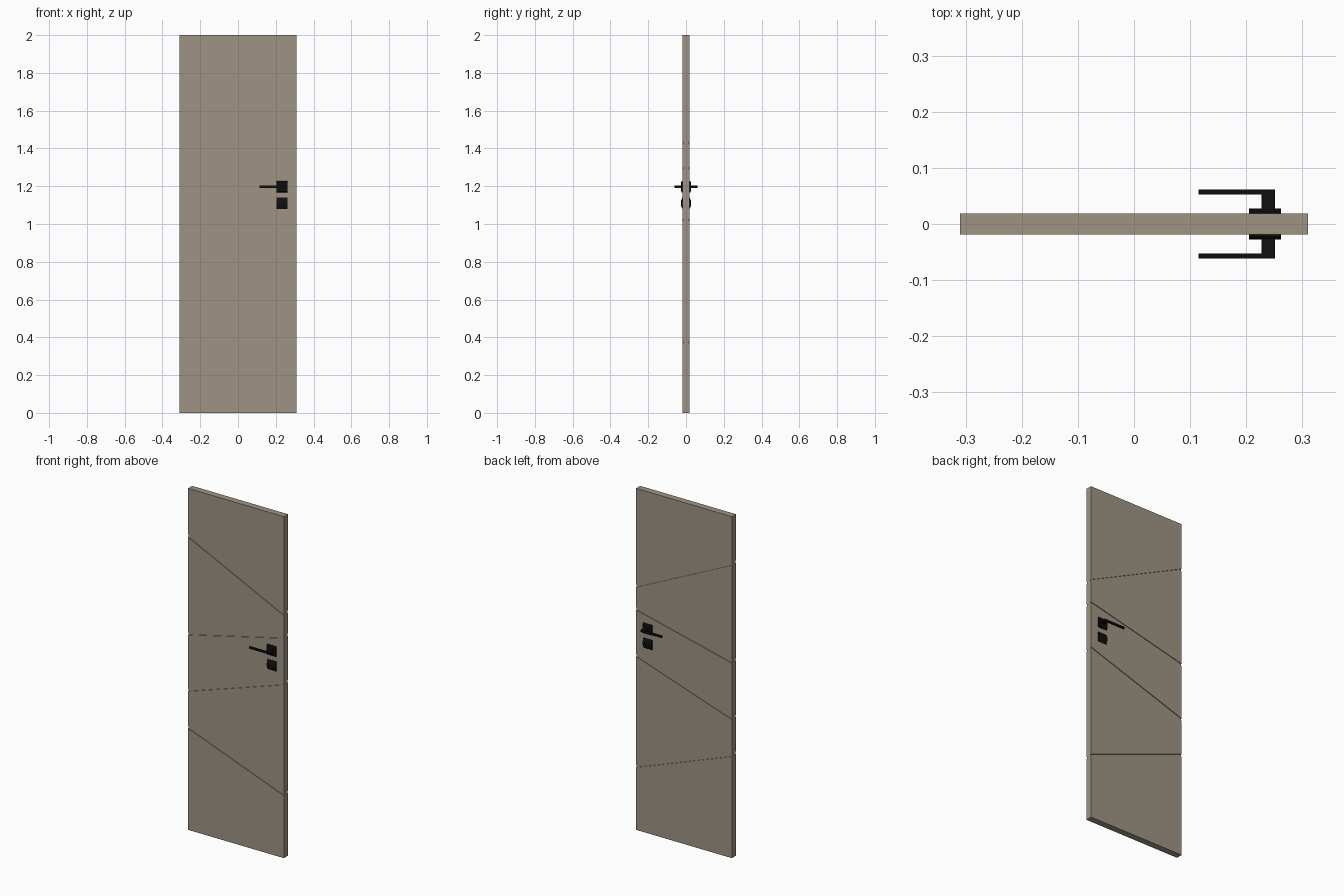
import bpy, bmesh, math

if "Cube" in bpy.data.objects:
    bpy.data.objects.remove(bpy.data.objects["Cube"])


def material(name, rgb):
    m = bpy.data.materials.new(name)
    m.diffuse_color = (*rgb, 1)
    m.use_nodes = True
    m.node_tree.nodes["Principled BSDF"].inputs["Base Color"].default_value = m.diffuse_color
    return m


TAUPE = material("taupe_door", (0.342, 0.296, 0.231))
BLACK = material("matte_black", (0.005, 0.005, 0.005))
HALF = 0.019  # half thickness of the door leaf


def finish(name, bm, mat):
    bmesh.ops.recalc_face_normals(bm, faces=bm.faces)
    me = bpy.data.meshes.new(name)
    bm.to_mesh(me)
    bm.free()
    ob = bpy.data.objects.new(name, me)
    bpy.context.collection.objects.link(ob)
    me.materials.append(mat)
    return ob


def prism(bm, loop_a, loop_b):
    """Closed solid between two matching point loops."""
    a = [bm.verts.new(p) for p in loop_a]
    b = [bm.verts.new(p) for p in loop_b]
    n = len(a)
    bm.faces.new(a)
    bm.faces.new(b[::-1])
    for i in range(n):
        bm.faces.new((a[i], a[(i + 1) % n], b[(i + 1) % n], b[i]))


def box(bm, x0, x1, y0, y1, z0, z1):
    rect = [(x0, z0), (x1, z0), (x1, z1), (x0, z1)]
    prism(bm, [(x, y0, z) for x, z in rect], [(x, y1, z) for x, z in rect])


# Door leaf
bm = bmesh.new()
box(bm, -0.31, 0.31, -HALF, HALF, 0, 2)
door = finish("door_leaf", bm, TAUPE)

# Slanted grooves on both faces: height at left edge, height at right edge
bm = bmesh.new()
for zl, zr in [(1.722, 1.428), (1.149, 1.295), (0.818, 1.022), (0.602, 0.373)]:
    slope = (zr - zl) / 0.62
    mid = (zl + zr) / 2
    h = 0.007 * math.sqrt(1 + slope * slope)
    e = 0.35
    quad = [(-e, mid - slope * e - h), (e, mid + slope * e - h),
            (e, mid + slope * e + h), (-e, mid - slope * e + h)]
    for s in (-1, 1):
        prism(bm, [(x, s * (HALF - 0.004), z) for x, z in quad],
              [(x, s * (HALF + 0.02), z) for x, z in quad])
cutter = finish("groove_cutter", bm, TAUPE)
cutter.hide_render = True
mod = door.modifiers.new("grooves", 'BOOLEAN')
mod.operation = 'DIFFERENCE'
mod.solver = 'EXACT'
mod.object = cutter
bpy.context.view_layer.objects.active = door
door.select_set(True)
bpy.ops.object.modifier_apply(modifier=mod.name)
bpy.data.objects.remove(cutter)

# Handle hardware, the same on both sides
for s, side in ((-1, "front"), (1, "back")):
    # Square plate behind the lever, chamfered at top and bottom
    bm = bmesh.new()
    prof = [(HALF - 0.002, 1.167), (0.022, 1.167), (0.027, 1.173),
            (0.027, 1.221), (0.022, 1.227), (HALF - 0.002, 1.227)]
    prism(bm, [(0.205, s * y, z) for y, z in prof],
          [(0.262, s * y, z) for y, z in prof])
    finish(side + "_handle_plate", bm, BLACK)

    # Lock plate with a curved face
    bm = bmesh.new()
    prof = [(HALF - 0.002, 1.08)]
    for i in range(9):
        t = -1 + i / 4
        prof.append((HALF + 0.008 * (1 - t * t) + 0.0005, 1.11 + 0.03 * t))
    prof.append((HALF - 0.002, 1.14))
    prism(bm, [(0.205, s * y, z) for y, z in prof],
          [(0.262, s * y, z) for y, z in prof])
    finish(side + "_lock_plate", bm, BLACK)

    # Lever: stem and arm as one L-shaped bar
    bm = bmesh.new()
    ell = [(0.227, 0.024), (0.251, 0.024), (0.251, 0.0615),
           (0.115, 0.0615), (0.115, 0.053), (0.227, 0.053)]
    prism(bm, [(x, s * y, 1.191) for x, y in ell],
          [(x, s * y, 1.203) for x, y in ell])
    finish(side + "_lever", bm, BLACK)
